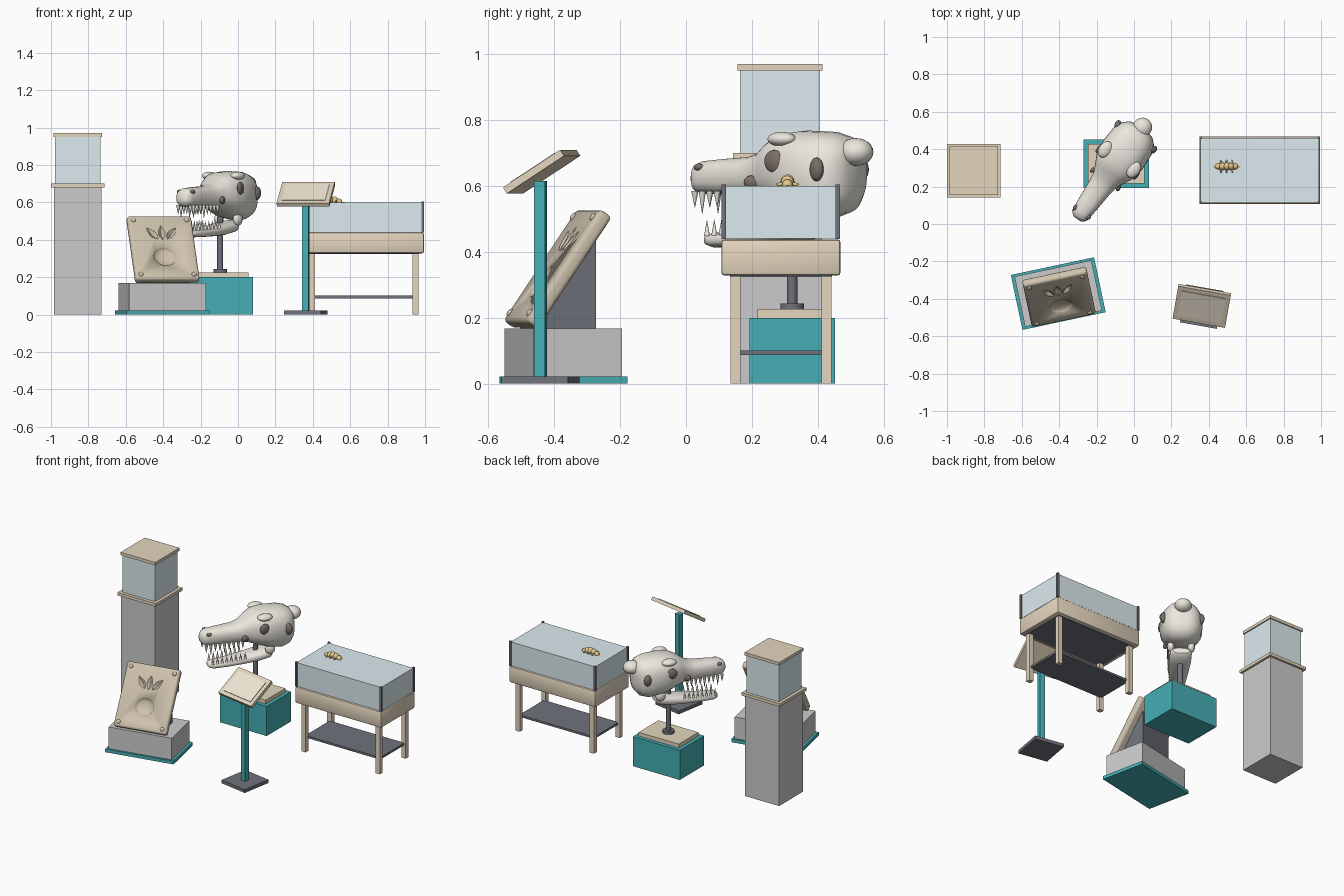
import bpy, bmesh, math
from math import radians as rad, cos, sin, pi
from mathutils import Matrix, Vector

if "Cube" in bpy.data.objects:
    bpy.data.objects.remove(bpy.data.objects["Cube"])

T = lambda x, y, z: Matrix.Translation((x, y, z))
R = lambda a, ax: Matrix.Rotation(rad(a), 4, ax)
I = Matrix.Identity(4)


def mat(name, r, g, b):
    m = bpy.data.materials.new(name)
    m.diffuse_color = (r, g, b, 1)
    m.use_nodes = True
    m.node_tree.nodes["Principled BSDF"].inputs["Base Color"].default_value = m.diffuse_color
    return m


WOOD = mat("wood", .78, .67, .52)
PANEL = mat("panel", .87, .79, .66)
TEAL = mat("teal", .06, .43, .46)
DARK = mat("dark_metal", .16, .17, .20)
BONE = mat("bone", .83, .80, .73)
HOLE = mat("socket", .20, .16, .14)
GLASS = mat("glass", .72, .83, .87)
STONE = mat("stone", .62, .54, .42)
AMBER = mat("amber", .80, .58, .27)
PALE = mat("pale_grey", .80, .80, .78)


def finish(bm, name, m, frame=I, smooth=False):
    bmesh.ops.recalc_face_normals(bm, faces=bm.faces)
    bm.transform(frame)
    me = bpy.data.meshes.new(name)
    bm.to_mesh(me)
    bm.free()
    ob = bpy.data.objects.new(name, me)
    bpy.context.collection.objects.link(ob)
    if m:
        me.materials.append(m)
    if smooth:
        bpy.ops.object.select_all(action='DESELECT')
        ob.select_set(True)
        bpy.context.view_layer.objects.active = ob
        bpy.ops.object.shade_smooth_by_angle(angle=rad(40))
    return ob


def box(name, c, s, m, frame=I, bevel=0, seg=2):
    bm = bmesh.new()
    bmesh.ops.create_cube(bm, size=1, matrix=T(*c) @ Matrix.Diagonal((*s, 1)))
    if bevel:
        bmesh.ops.bevel(bm, geom=bm.edges[:], offset=bevel, segments=seg, affect='EDGES', profile=.5)
    return finish(bm, name, m, frame, bool(bevel))


def cyl(name, c, r, h, m, frame=I, r2=None, n=20):
    bm = bmesh.new()
    bmesh.ops.create_cone(bm, cap_ends=True, segments=n, radius1=r, radius2=r if r2 is None else r2,
                          depth=h, matrix=T(*c))
    return finish(bm, name, m, frame, True)


def balls(name, items, m, frame=I):
    """items: (centre, radii, in-plane turn) joined in one object"""
    bm = bmesh.new()
    for c, s, a in items:
        bmesh.ops.create_uvsphere(bm, u_segments=20, v_segments=12, radius=1,
                                  matrix=T(*c) @ R(a, 'Z') @ Matrix.Diagonal((*s, 1)))
    return finish(bm, name, m, frame, True)


def loft(name, secs, m, frame, n=28, e=2.5):
    """superellipse sections (forward, half width, bottom, top) facing local -y"""
    bm = bmesh.new()
    rings = []
    for f, w, z0, z1 in secs:
        ring = []
        for i in range(n):
            c, s = cos(2 * pi * i / n), sin(2 * pi * i / n)
            p = lambda v: math.copysign(abs(v) ** (2 / e), v)
            ring.append(bm.verts.new((w * p(c), -f, (z0 + z1) / 2 + (z1 - z0) / 2 * p(s))))
        rings.append(ring)
    for a, b in zip(rings, rings[1:]):
        for i in range(n):
            bm.faces.new((a[i], a[(i + 1) % n], b[(i + 1) % n], b[i]))
    bm.faces.new(rings[0])
    bm.faces.new(rings[-1])
    return finish(bm, name, m, frame, True)


# Tall display pedestal
P = T(-.857, .285, 0)
box("pedestal_body", (0, 0, .34), (.255, .255, .68), PALE, P)
box("pedestal_trim", (0, 0, .69), (.285, .285, .02), WOOD, P)
box("pedestal_glass", (0, 0, .825), (.243, .243, .25), GLASS, P)
box("pedestal_cap", (0, 0, .96), (.258, .258, .02), WOOD, P)

# Footprint slab on its plinth
F = T(-.405, -.372, 0) @ R(12, 'Z')
box("slab_base", (0, 0, .011), (.455, .30, .022), TEAL, F)
box("slab_plinth", (0, 0, .095), (.42, .275, .146), PALE, F)
S = F @ T(0, -.018, .348) @ R(56, 'X')
slab = box("footprint_slab", (0, 0, 0), (.35, .41, .046), STONE, S, .014, 3)
cuts = [balls("heel_cutter", [((0, -.06, .024), (.062, .058, .024), 0)], STONE, S)]
for i, a in enumerate((38, 0, -38)):
    bm = bmesh.new()  # pointed leaf-shaped toe
    pts = [(0, -.035), (.02, -.005), (.026, .025), (.016, .06), (0, .09), (-.016, .06), (-.026, .025), (-.02, -.005)]
    top = [bm.verts.new((x, y, .03)) for x, y in pts]
    low = bm.verts.new((0, .02, .004))
    bm.faces.new(top)
    for k in range(8):
        bm.faces.new((top[k], top[(k + 1) % 8], low))
    cuts.append(finish(bm, "toe_cutter", STONE, S @ T(-.036 * (1 - i), .068, 0) @ R(a, 'Z')))
for c in cuts:
    md = slab.modifiers.new("print", 'BOOLEAN')
    md.operation, md.object, md.solver = 'DIFFERENCE', c, 'EXACT'
    bpy.context.view_layer.objects.active = slab
    bpy.ops.object.modifier_apply(modifier=md.name)
    bpy.data.objects.remove(c)
balls("slab_studs", [((x, y, .023), (.013, .013, .008), 0) for x in (-.145, .145) for y in (-.175, .175)], STONE, S)
bm = bmesh.new()  # wedge support behind the slab
a, b = ([bm.verts.new((x, y, z)) for y, z in ((-.11, .166), (.075, .166), (.075, .446))] for x in (-.125, .125))
bm.faces.new(a)
bm.faces.new(b)
for i in range(3):
    bm.faces.new((a[i], a[(i + 1) % 3], b[(i + 1) % 3], b[i]))
finish(bm, "slab_support", DARK, F)

# Skull mount
M = T(-.095, .322, 0)
box("skull_plinth", (0, 0, .10), (.35, .26, .20), TEAL, M)
box("skull_plate", (0, 0, .213), (.30, .21, .026), WOOD, M)
cyl("mount_foot", (0, 0, .234), .036, .018, DARK, M)
cyl("mount_pole", (0, 0, .38), .016, .29, DARK, M)

# Skull, snout along local -y
K = T(-.095, .32, 0) @ R(-35.5, 'Z')
loft("cranium", [(-.238, .04, .59, .70), (-.228, .075, .55, .73), (-.20, .105, .518, .752), (-.15, .125, .503, .765),
                 (-.06, .13, .518, .768), (.01, .12, .545, .76), (.06, .095, .562, .735), (.10, .075, .57, .703),
                 (.15, .066, .572, .688), (.25, .058, .574, .682), (.32, .051, .576, .676), (.345, .042, .582, .667),
                 (.36, .022, .60, .645)], BONE, K)
loft("lower_jaw", [(-.095, .05, .455, .49), (-.08, .066, .44, .505), (.0, .067, .425, .492), (.10, .06, .418, .475),
                   (.20, .052, .414, .462), (.28, .044, .413, .458), (.305, .03, .42, .452), (.312, .012, .43, .445)],
     BONE, K)
both = lambda c, r, a=0: [((s * c[0], -c[1], c[2]), r, s * a) for s in (-1, 1)]
balls("jaw_joints", both((.062, -.075, .51), (.022, .032, .035)), BONE, K)
balls("brow_ridges", both((.093, -.03, .742), (.034, .048, .022)), BONE, K)
balls("rear_crest", [((0, .24, .703), (.052, .054, .042), 0)], BONE, K)
balls("eye_sockets", both((.119, -.02, .675), (.014, .033, .034), 8), HOLE, K)
balls("rear_openings", both((.114, -.175, .65), (.018, .027, .036), -20), HOLE, K)
balls("cheek_openings", both((.078, .09, .612), (.014, .027, .02), 25), HOLE, K)
balls("nostrils", both((.043, .315, .657), (.013, .016, .011)), HOLE, K)

# Teeth: upper rows hang down, lower rows point up
bm = bmesh.new()
for s in (-1, 1):
    for i in range(9):
        f = .10 + .029 * i
        w, h = .062 - .075 * (f - .10), (.07 if i in (4, 7) else .05)
        bmesh.ops.create_cone(bm, cap_ends=True, segments=10, radius1=.011, radius2=.0005, depth=h,
                              matrix=T(s * w * .88, -f, .585 - h / 2) @ R(180, 'X'))
    for i in range(8):
        f = .085 + .029 * i
        bmesh.ops.create_cone(bm, cap_ends=True, segments=10, radius1=.009, radius2=.0005, depth=.048,
                              matrix=T(s * (.055 - .085 * (f - .085)), -f, .484 - .06 * (f - .085)))
finish(bm, "teeth", BONE, K, True)

# Glass-topped table
D = T(.672, .288, 0)
box("table_frame", (0, 0, .383), (.645, .362, .11), WOOD, D, .01, 2)
box("table_glass", (0, 0, .52), (.632, .345, .16), GLASS, D)
box("table_shelf", (0, 0, .094), (.56, .26, .014), DARK, D)
box("table_underside", (0, 0, .327), (.59, .31, .006), DARK, D)
for sx in (-1, 1):
    for sy in (-1, 1):
        box("table_leg", (sx * .277, sy * .138, .165), (.032, .03, .33), WOOD, D)
        box("glass_post", (sx * .316, sy * .173, .522), (.014, .014, .166), DARK, D)

# Small fossil arching through the glass top
C = T(.495, .308, 0)
balls("fossil_body", [((.022 * i, 0, .612 - .0022 * i * i), (.018, .021 - .0012 * i * i, .023 - .0015 * i * i), 0)
                      for i in range(-3, 4)], AMBER, C)
balls("fossil_spines", [((x, s * .022, .605), (.005, .013, .005), 0) for x in (-.03, 0, .03) for s in (-1, 1)], AMBER, C)

# Reading stand
L = T(.362, -.442, 0) @ R(-10, 'Z')
box("stand_base", (0, 0, .011), (.20, .205, .022), DARK, L)
box("stand_post", (0, 0, .315), (.034, .034, .60), TEAL, L)
B = L @ T(0, .003, .645) @ R(33, 'X')
box("stand_board", (0, 0, -.002), (.285, .21, .022), WOOD, B)
box("stand_panel", (0, 0, .009), (.235, .16, .008), PANEL, B)
